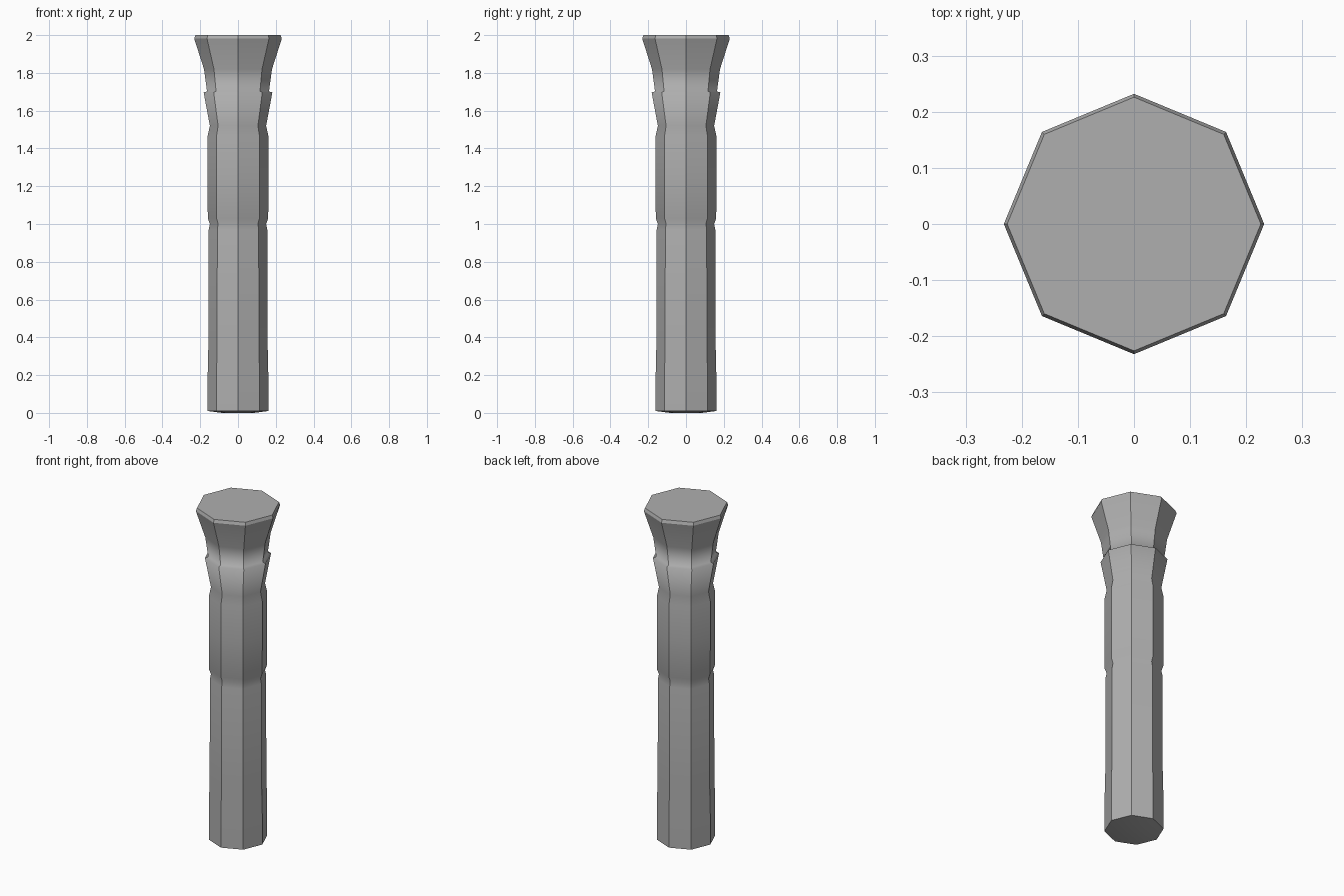
import bpy, bmesh
from math import cos, sin, pi

if "Cube" in bpy.data.objects:
    bpy.data.objects.remove(bpy.data.objects["Cube"])

SIDES = 8

# Column profile from base to capital: (radius, height)
profile = [
    (0.085, 0.0), (0.161, 0.010),                    # slightly domed underside
    (0.161, 0.18), (0.156, 0.40), (0.155, 0.97),
    (0.149, 1.0),                                    # lower groove
    (0.160, 1.03), (0.161, 1.25), (0.161, 1.465),
    (0.149, 1.52),                                   # upper groove
    (0.182, 1.697), (0.164, 1.702),                  # collar lip
    (0.180, 1.82), (0.232, 1.982), (0.226, 2.0),     # flared capital
]
SHARP_RINGS = {1, len(profile) - 2, len(profile) - 1}  # base rim and capital rims

# Octagonal shaft lofted through the profile rings
bm = bmesh.new()
rings = [[bm.verts.new((r * cos(2 * pi * i / SIDES), r * sin(2 * pi * i / SIDES), z))
          for i in range(SIDES)] for r, z in profile]
for low, high in zip(rings, rings[1:]):
    for i in range(SIDES):
        j = (i + 1) % SIDES
        bm.faces.new((low[i], low[j], high[j], high[i]))

# End caps
bm.faces.new(rings[0][::-1])
bm.faces.new(rings[-1])

# Smooth along the height, crisp between the eight sides and at the rims
for f in bm.faces:
    f.smooth = True
for k, ring in enumerate(rings):
    for i in range(SIDES):
        if k in SHARP_RINGS:
            bm.edges.get((ring[i], ring[(i + 1) % SIDES])).smooth = False
        if 1 <= k < len(rings) - 1:
            bm.edges.get((ring[i], rings[k + 1][i])).smooth = False

mesh = bpy.data.meshes.new("column")
bm.to_mesh(mesh)
bm.free()
column = bpy.data.objects.new("column", mesh)
bpy.context.collection.objects.link(column)

# Dark grey stone
stone = bpy.data.materials.new("dark_stone")
stone.diffuse_color = (0.43, 0.43, 0.43, 1)
stone.use_nodes = True
stone.node_tree.nodes["Principled BSDF"].inputs["Base Color"].default_value = stone.diffuse_color
mesh.materials.append(stone)
